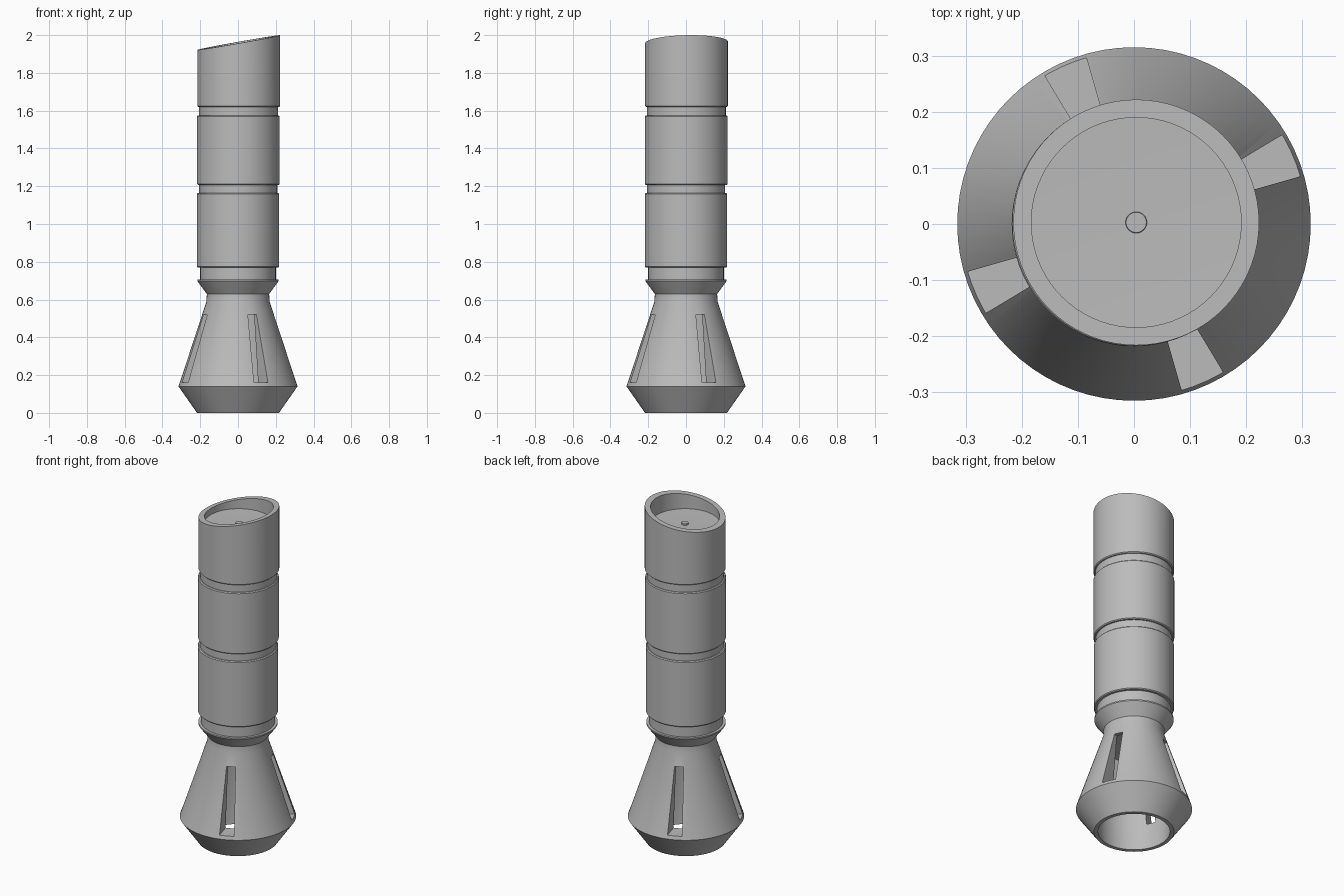
import bpy, bmesh, math
from mathutils import Matrix, Vector

if "Cube" in bpy.data.objects:
    bpy.data.objects.remove(bpy.data.objects["Cube"], do_unlink=True)

metal = bpy.data.materials.new("satin_grey")
metal.use_nodes = True
GREY = (0.5, 0.5, 0.5, 1)
metal.diffuse_color = GREY
metal.node_tree.nodes["Principled BSDF"].inputs["Base Color"].default_value = GREY


def add_object(name, bm):
    bmesh.ops.recalc_face_normals(bm, faces=bm.faces)
    mesh = bpy.data.meshes.new(name)
    bm.to_mesh(mesh)
    bm.free()
    mesh.materials.append(metal)
    obj = bpy.data.objects.new(name, mesh)
    bpy.context.collection.objects.link(obj)
    return obj


def lathe(name, profile, shift=0, steps=72):
    """Revolve an (r, z) profile that starts and ends on the axis."""
    bm = bmesh.new()
    verts = [bm.verts.new((r, 0, z)) for r, z in profile]
    edges = [bm.edges.new(pair) for pair in zip(verts, verts[1:])]
    bmesh.ops.spin(bm, geom=verts + edges, cent=(0, 0, 0), axis=(0, 0, 1),
                   angle=math.tau, steps=steps)
    bmesh.ops.remove_doubles(bm, verts=bm.verts, dist=1e-5)
    bmesh.ops.translate(bm, vec=(shift, shift * 0.7, 0), verts=bm.verts)
    return add_object(name, bm)


def smooth(obj):
    bpy.ops.object.select_all(action="DESELECT")
    obj.select_set(True)
    bpy.context.view_layer.objects.active = obj
    bpy.ops.object.shade_smooth_by_angle(angle=math.radians(25))


def section(name, r, z0, z1, shift=0, b=0.005):
    """Solid cylinder with slightly broken edges."""
    smooth(lathe(name, [(0, z0), (r - b, z0), (r, z0 + b), (r, z1 - b),
                        (r - b, z1), (0, z1)], shift))


# Flared, hollow base with a flanged neck
base = lathe("flared_base", [
    (0, 0.55), (0.165, 0.53), (0.207, 0.16), (0.195, 0), (0.217, 0),
    (0.315, 0.14), (0.167, 0.59), (0.165, 0.63), (0.215, 0.697),
    (0.215, 0.705), (0, 0.705)])

# Four wedge-shaped vents cut through the base wall
bm = bmesh.new()
for quarter in range(4):
    corners = []
    for deg, r in ((16, 0.1), (16, 0.42), (31, 0.42), (31, 0.1)):
        a = math.radians(deg + 90 * quarter)
        corners.append(bm.verts.new((r * math.cos(a), r * math.sin(a), 0.16)))
    face = bm.faces.new(corners)
    top = bmesh.ops.extrude_face_region(bm, geom=[face])["geom"]
    bmesh.ops.translate(bm, vec=(0, 0, 0.36),
                        verts=[g for g in top if isinstance(g, bmesh.types.BMVert)])
cutter = add_object("vent_cutter", bm)
cutter.hide_render = True

cut = base.modifiers.new("vents", "BOOLEAN")
cut.operation = "DIFFERENCE"
cut.solver = "EXACT"
cut.object = cutter
bpy.context.view_layer.objects.active = base
bpy.ops.object.modifier_apply(modifier=cut.name)
bpy.data.objects.remove(cutter, do_unlink=True)
smooth(base)

# Stacked body sections separated by narrower rings
section("neck_ring", 0.2, 0.7, 0.78, b=0.001)
section("lower_section", 0.218, 0.77, 1.163)
section("lower_groove", 0.207, 1.15, 1.22, 0.001, b=0.001)
section("middle_section", 0.219, 1.207, 1.575, 0.002)
section("upper_groove", 0.209, 1.56, 1.63, 0.003, b=0.001)

# Top section: recessed floor inside a slanted rim
RIM = 1.96
top_section = lathe("slanted_top_section", [
    (0, 1.62), (0.214, 1.62), (0.219, 1.625), (0.219, RIM),
    (0.187, RIM), (0.187, 1.89), (0, 1.885)], 0.004)
for v in top_section.data.vertices:
    if v.co.z > RIM - 0.01:
        v.co.z = RIM + 0.177 * v.co.x + 0.02 * v.co.y
smooth(top_section)

# Small stud in the middle of the recessed floor
section("centre_stud", 0.019, 1.88, 1.895, 0.004, b=0.001)
